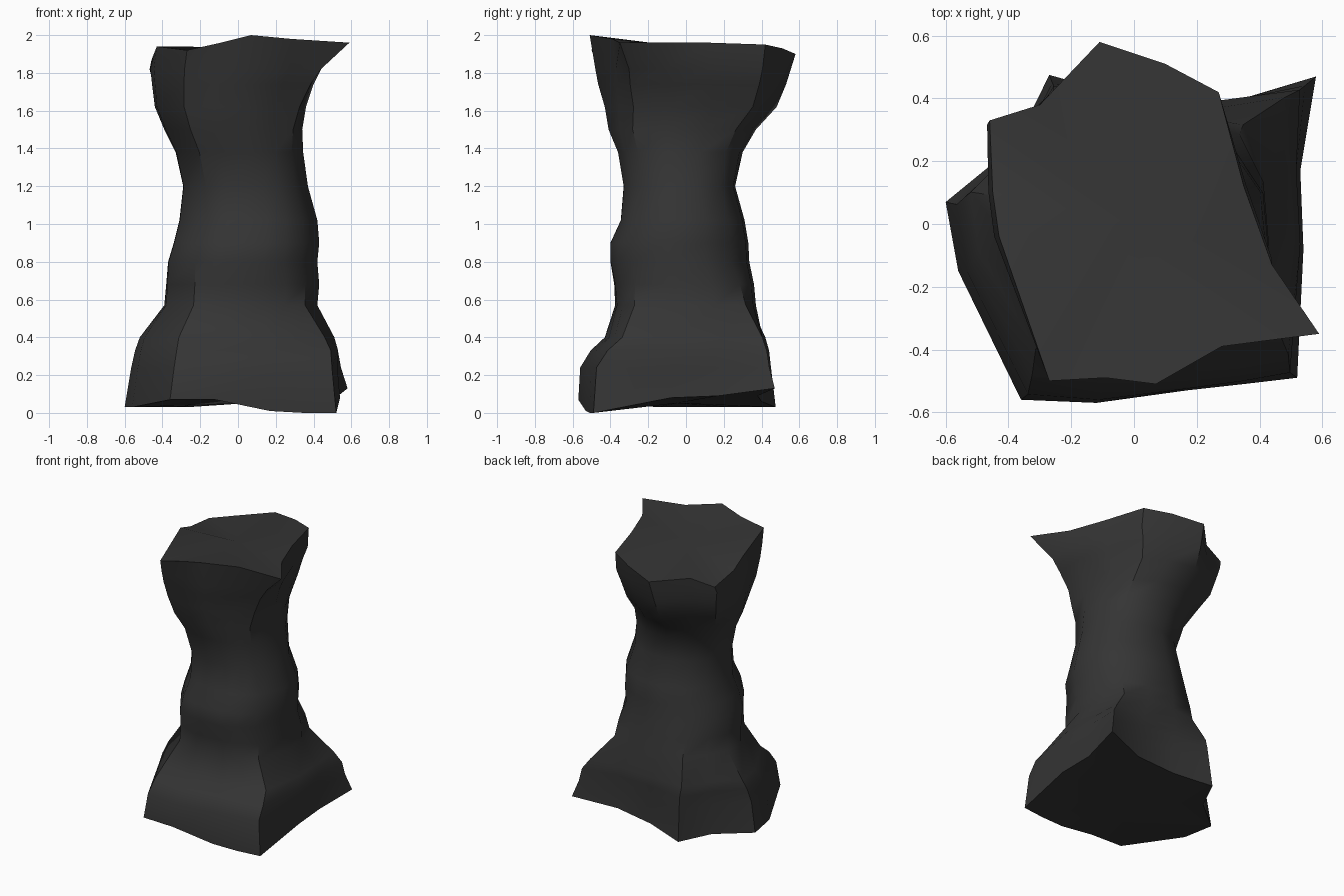
import bpy, bmesh, math
from mathutils import Vector

if "Cube" in bpy.data.objects:
    bpy.data.objects.remove(bpy.data.objects["Cube"])

# Irregular outlines of the foot and the crown (x, y, z), counter-clockwise
FOOT = [(.54, -.08, .08), (.53, .17, .09), (.58, .47, .13), (.28, .38, .09), (.0, .40, .06),
        (-.27, .475, .03), (-.38, .25, .03), (-.60, .07, .03), (-.56, -.15, .03),
        (-.36, -.56, .07), (-.12, -.57, .07), (.17, -.53, .01), (.35, -.51, .0), (.52, -.49, 0)]
CROWN = [(.44, -.13, 1.96), (.35, .12, 1.96), (.27, .42, 1.95), (.10, .51, 1.93), (-.11, .58, 1.90),
         (-.30, .38, 1.90), (-.46, .33, 1.86), (-.45, .10, 1.89), (-.43, -.04, 1.94),
         (-.27, -.50, 1.92), (-.09, -.49, 1.96), (.07, -.51, 2.0), (.28, -.39, 1.98),
         (.59, -.35, 1.96)]
# Rounded waist outline, as angles matching the points above
WAIST_ANGLES = [-8, 20, 46, 72, 98, 126, 150, 170, 192, 233, 257, 284, 301, 320]

# Height, x range, y range, share of foot (negative) or crown (positive) outline
LEVELS = [
    (.24, -.565, .545, -.56, .45, -.9),
    (.33, -.545, .53, -.505, .44, -.8),
    (.40, -.52, .51, -.43, .42, -.65),
    (.57, -.39, .42, -.375, .37, -.3),
    (.68, -.38, .43, -.38, .36, -.15),
    (.80, -.37, .42, -.40, .335, 0),
    (.90, -.34, .43, -.40, .33, 0),
    (1.02, -.31, .42, -.345, .31, 0),
    (1.20, -.29, .37, -.33, .26, 0),
    (1.38, -.33, .345, -.36, .30, .15),
    (1.50, -.39, .34, -.41, .37, .35),
    (1.62, -.44, .36, -.43, .48, .55),
    (1.74, -.455, .40, -.465, .53, .75),
    (1.82, -.468, .44, -.48, .555, .9),
]


def normalised(points):
    xs, ys = [p[0] for p in points], [p[1] for p in points]
    return [((2 * p[0] - max(xs) - min(xs)) / (max(xs) - min(xs)),
             (2 * p[1] - max(ys) - min(ys)) / (max(ys) - min(ys))) for p in points]


def squarish(angle):
    c, s = math.cos(math.radians(angle)), math.sin(math.radians(angle))
    return (math.copysign(abs(c) ** .93, c), math.copysign(abs(s) ** .93, s))


# The pointed crown corner fades out quickly below the rim
foot, crown = normalised(FOOT), normalised(CROWN[:-1] + [(.45, -.32, 0)])
waist = normalised([squarish(a) for a in WAIST_ANGLES])


def ring(z, x0, x1, y0, y1, share):
    other = foot if share < 0 else crown
    w = abs(share)
    mix = normalised([(a[0] * (1 - w) + b[0] * w, a[1] * (1 - w) + b[1] * w)
                      for a, b in zip(waist, other)])
    return [((x0 + x1) / 2 + px * (x1 - x0) / 2, (y0 + y1) / 2 + py * (y1 - y0) / 2, z)
            for px, py in mix]


# Loft the rock through all outlines
bm = bmesh.new()
rings = [[bm.verts.new(p) for p in r] for r in [FOOT] + [ring(*l) for l in LEVELS] + [CROWN]]
n = len(FOOT)
for low, high in zip(rings, rings[1:]):
    for i in range(n):
        j = (i + 1) % n
        bm.faces.new((low[i], low[j], high[j], high[i]))

# Close the underside and the top with fans
for r, flip in ((rings[0], True), (rings[-1], False)):
    centre = bm.verts.new(sum((v.co for v in r), Vector()) / n)
    for i in range(n):
        a, b = r[i], r[(i + 1) % n]
        bm.faces.new((b, a, centre) if flip else (a, b, centre))

mesh = bpy.data.meshes.new("rock_pillar")
bm.to_mesh(mesh)
bm.free()
pillar = bpy.data.objects.new("rock_pillar", mesh)
bpy.context.collection.objects.link(pillar)

# Single dark stone colour
stone = bpy.data.materials.new("dark_stone")
stone.diffuse_color = (.035, .035, .035, 1)
stone.use_nodes = True
stone.node_tree.nodes["Principled BSDF"].inputs["Base Color"].default_value = stone.diffuse_color
mesh.materials.append(stone)

# Smooth rock with crisp edges
bpy.context.view_layer.objects.active = pillar
pillar.select_set(True)
bpy.ops.object.shade_smooth_by_angle(angle=math.radians(35))
